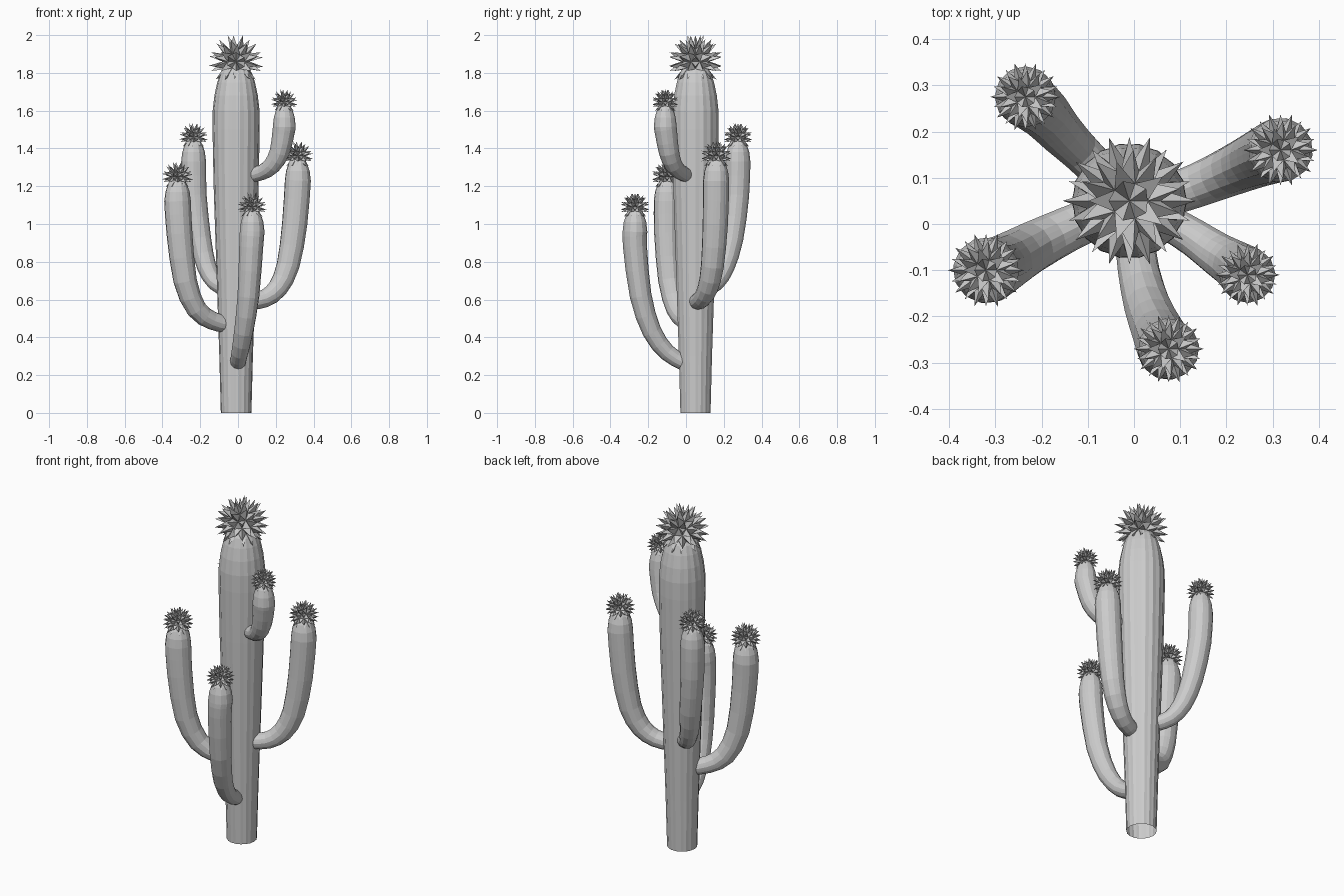
import bpy
import bmesh
from math import sin, cos, pi
from mathutils import Vector

if "Cube" in bpy.data.objects:
    bpy.data.objects.remove(bpy.data.objects["Cube"])

grey = bpy.data.materials.new("pale grey")
grey.use_nodes = True
grey.diffuse_color = (0.6, 0.6, 0.6, 1)
grey.node_tree.nodes["Principled BSDF"].inputs["Base Color"].default_value = grey.diffuse_color


def finish(bm, name):
    mesh = bpy.data.meshes.new(name)
    bm.to_mesh(mesh)
    bm.free()
    mesh.materials.append(grey)
    obj = bpy.data.objects.new(name, mesh)
    bpy.context.collection.objects.link(obj)
    return obj


def smooth_path(points):
    """Add a rounded midpoint between each pair of (position, radius) points."""
    out = []
    last = len(points) - 1
    for i in range(last):
        a, b = points[max(i - 1, 0)], points[i]
        c, d = points[i + 1], points[min(i + 2, last)]
        out += [b, (b + c) * 0.5625 - (a + d) * 0.0625]
    return out + [points[-1]]


def tube(name, points, sides, rib):
    """Ribbed tube along points of x, y, z and radius, open at the root."""
    bm = bmesh.new()
    path = [Vector(p) for p in points]
    side = None
    rings = []
    for i, p in enumerate(path):
        ahead, behind = path[min(i + 1, len(path) - 1)], path[max(i - 1, 0)]
        tangent = (ahead.xyz - behind.xyz).normalized()
        guide = side or (Vector((1, 0, 0)) if abs(tangent.x) < 0.7 else Vector((0, 1, 0)))
        side = (guide - tangent * guide.dot(tangent)).normalized()
        other = tangent.cross(side)
        ring = []
        for k in range(sides):
            t = 2 * pi * k / sides
            r = p.w * (1 - rib * (k % 2))
            ring.append(bm.verts.new(p.xyz + (side * cos(t) + other * sin(t)) * r))
        rings.append(ring)
    for low, high in zip(rings, rings[1:]):
        for k in range(sides):
            n = (k + 1) % sides
            bm.faces.new((low[k], low[n], high[n], high[k]))
    bm.faces.new(rings[-1])
    return finish(bm, name)


def spines(name, centre, inner, outer):
    """Ball whose every face is drawn out into a sharp spine."""
    bm = bmesh.new()
    bmesh.ops.create_icosphere(bm, subdivisions=2, radius=inner)
    tips = bmesh.ops.poke(bm, faces=bm.faces[:])["verts"]
    for v in tips:
        v.co = v.co.normalized() * outer
    bmesh.ops.translate(bm, verts=bm.verts, vec=centre)
    return finish(bm, name)


# Trunk: swells upwards, then closes in a dome under the spines
cx, cy = -0.01, 0.05
profile = [(0, 0.081), (0.3, 0.089), (0.6, 0.099), (0.9, 0.109), (1.2, 0.119),
           (1.5, 0.125), (1.6, 0.124), (1.68, 0.115), (1.75, 0.1), (1.8, 0.083), (1.85, 0.05)]
tube("trunk", [(cx, cy, z, r) for z, r in profile], 36, 0.025)
spines("trunk_spines", (cx, cy, 1.86), 0.075, 0.146)

# Arms: centre line from the trunk outwards and up to the tip
arms = {
    "front": [(0, -0.02, 0.27), (0.01, -0.1, 0.32), (0.03, -0.18, 0.43),
              (0.055, -0.24, 0.62), (0.07, -0.27, 0.88), (0.075, -0.27, 1.09)],
    "right": [(-0.07, 0.02, 0.47), (-0.14, -0.01, 0.49), (-0.22, -0.05, 0.55),
              (-0.28, -0.085, 0.7), (-0.31, -0.1, 0.95), (-0.32, -0.1, 1.25)],
    "back": [(-0.07, 0.11, 0.66), (-0.12, 0.16, 0.69), (-0.165, 0.205, 0.77),
             (-0.2, 0.245, 0.92), (-0.23, 0.27, 1.15), (-0.235, 0.275, 1.46)],
    "left": [(0.07, 0.06, 0.59), (0.14, 0.085, 0.605), (0.21, 0.115, 0.66),
             (0.265, 0.14, 0.78), (0.3, 0.155, 1.0), (0.317, 0.16, 1.36)],
    "upper": [(0.08, 0, 1.26), (0.13, -0.03, 1.275), (0.18, -0.065, 1.31),
              (0.22, -0.09, 1.38), (0.24, -0.105, 1.48), (0.245, -0.11, 1.645)],
}
root_radii = (0.042, 0.045, 0.051, 0.058, 0.064)
dome = ((0.13, 0.066), (0.08, 0.06), (0.04, 0.047), (0.01, 0.03))
for name, line in arms.items():
    scale = {"upper": 0.92, "right": 1.08, "left": 1.06}.get(name, 1)
    tip = Vector(line[-1])
    body = [Vector((*p, r * scale)) for p, r in zip(line, root_radii)]
    top = [Vector((tip.x, tip.y, tip.z - drop, r * scale)) for drop, r in dome]
    tube(name + "_arm", smooth_path(body + top[:1]) + top[1:], 24, 0.025)
    spines(name + "_arm_spines", tip, 0.04 * scale, 0.077 * scale)
